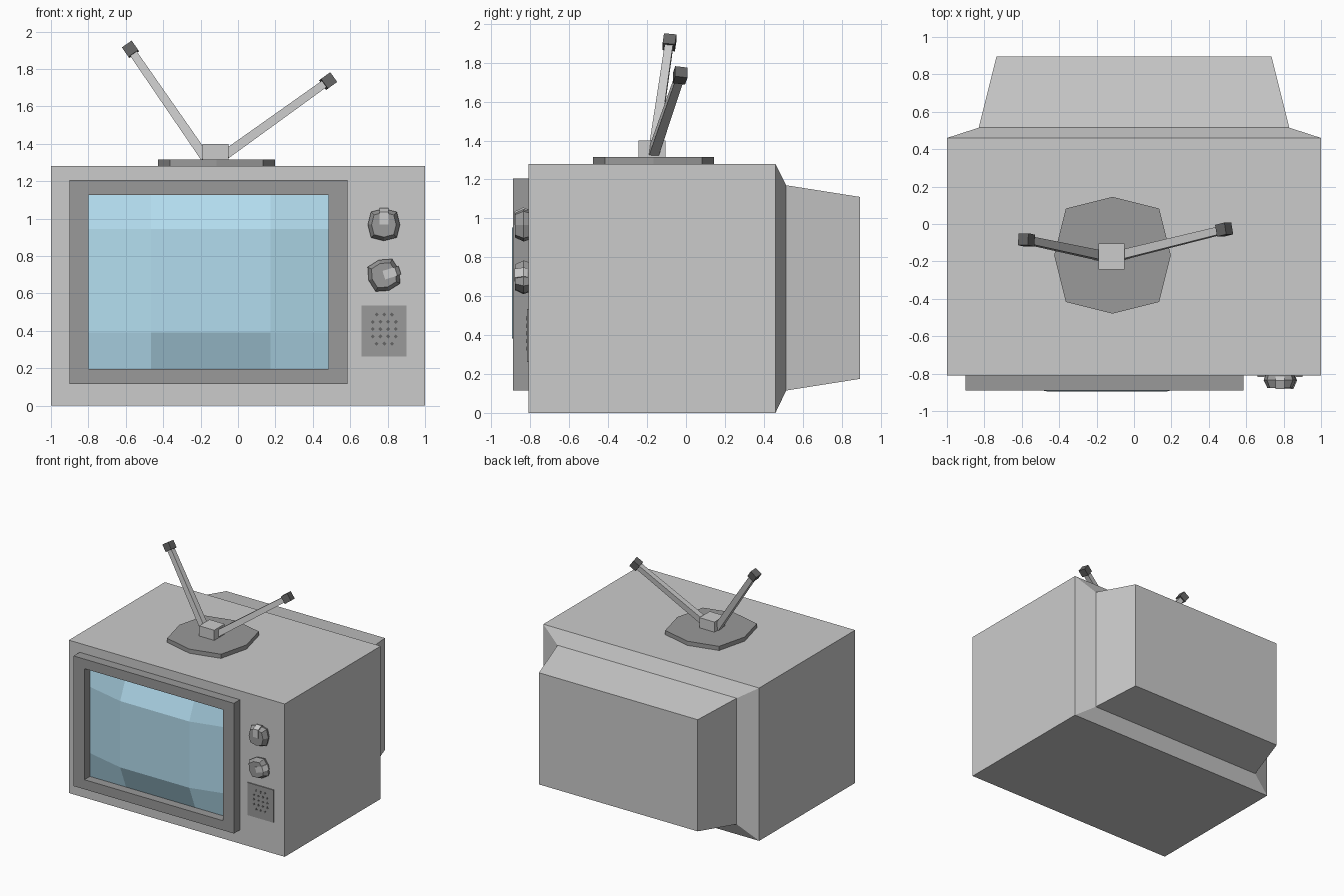
import bpy, bmesh
from math import sin, cos, pi, radians
from mathutils import Vector, Matrix

if "Cube" in bpy.data.objects:
    bpy.data.objects.remove(bpy.data.objects["Cube"])


def material(name, r, g, b):
    m = bpy.data.materials.new(name)
    m.diffuse_color = (r, g, b, 1)
    m.use_nodes = True
    m.node_tree.nodes["Principled BSDF"].inputs["Base Color"].default_value = m.diffuse_color
    return m


DARK = material("dark_plastic", 0.32, 0.32, 0.32)
BLACK = material("black_plastic", 0.13, 0.13, 0.13)
GLASS = material("blue_glass", 0.45, 0.72, 0.86)


def make(name, verts, faces, mat=None, solid=True):
    me = bpy.data.meshes.new(name)
    me.from_pydata([tuple(v) for v in verts], [], faces)
    if solid:
        bm = bmesh.new()
        bm.from_mesh(me)
        bmesh.ops.recalc_face_normals(bm, faces=bm.faces)
        bm.to_mesh(me)
        bm.free()
    if mat:
        me.materials.append(mat)
    ob = bpy.data.objects.new(name, me)
    bpy.context.collection.objects.link(ob)
    return ob


def loft(name, rings, mat=None, loop=False):
    """Skin matching rings; cap the ends, or join last ring to first."""
    n, k = len(rings[0]), len(rings)
    faces = []
    for i in range(k if loop else k - 1):
        a, b = i * n, (i + 1) % k * n
        faces += [(a + j, a + (j + 1) % n, b + (j + 1) % n, b + j) for j in range(n)]
    if not loop:
        faces += [tuple(range(n)), tuple(range((k - 1) * n, k * n))]
    return make(name, [v for r in rings for v in r], faces, mat)


def rect(y, x0, x1, z0, z1):
    return [(x0, y, z0), (x1, y, z0), (x1, y, z1), (x0, y, z1)]


def box(name, x0, x1, y0, y1, z0, z1, mat=None):
    return loft(name, [rect(y0, x0, x1, z0, z1), rect(y1, x0, x1, z0, z1)], mat)


def squarish_octagon(axis_r, diag_r):
    return [((diag_r if i % 2 else axis_r) * cos(i * pi / 4),
             (diag_r if i % 2 else axis_r) * sin(i * pi / 4)) for i in range(8)]


# Cabinet with the stepped tube housing at the back
loft("cabinet", [rect(-0.81, -1, 1, 0, 1.28),
                 rect(0.46, -1, 1, 0, 1.28),
                 rect(0.515, -0.83, 0.83, 0.115, 1.17),
                 rect(0.895, -0.735, 0.735, 0.175, 1.11)])

# Screen surround
outer, inner = (-0.9, 0.585, 0.115, 1.205), (-0.8, 0.485, 0.195, 1.125)
loft("screen_frame", [rect(-0.805, *outer), rect(-0.89, *outer),
                      rect(-0.89, *inner), rect(-0.805, *inner)], DARK, loop=True)

# Bulging screen, a 3 x 3 patch with the middle pushed forward
xs, zs = (-0.8, -0.465, 0.175, 0.485), (0.195, 0.39, 0.945, 1.125)
verts = [(x, -0.895 if i in (1, 2) and j in (1, 2) else -0.817, z)
         for j, z in enumerate(zs) for i, x in enumerate(xs)]
faces = [(4 * j + i, 4 * j + i + 1, 4 * j + i + 5, 4 * j + i + 4)
         for j in range(3) for i in range(3)]
make("screen", verts, faces, GLASS, solid=False)


# Control knobs with pointer marks
def knob(name, x, z, turn):
    place = Matrix.Translation((x, 0, z)) @ Matrix.Rotation(radians(turn), 4, 'Y')
    rings = [[(px, y, pz) for px, pz in squarish_octagon(r, r * 1.13)]
             for y, r in ((-0.805, 0.076), (-0.835, 0.086), (-0.878, 0.066))]
    loft(name, rings, DARK).data.transform(place)
    side = ((0, -0.882), (0.068, -0.882), (0.089, -0.836), (0.08, -0.815), (0, -0.815))
    mark = loft(name + "_pointer", [[(px, y, r) for r, y in side] for px in (-0.024, 0.024)])
    mark.data.transform(place)


knob("upper_knob", 0.78, 0.967, 0)
knob("lower_knob", 0.78, 0.697, 72)

# Speaker panel and its rows of small holes
box("speaker_panel", 0.66, 0.9, -0.818, -0.805, 0.262, 0.535, DARK)
dots, dot_faces = [], []
for row, count in enumerate((3, 4, 4, 4, 3)):
    for c in range(count):
        cx, cz = 0.782 + (c - (count - 1) / 2) * 0.041, 0.487 - row * 0.039
        b = len(dots)
        for y in (-0.821, -0.815):
            dots += [(cx + 0.011 * cos(a * pi / 2), y, cz + 0.011 * sin(a * pi / 2))
                     for a in range(4)]
        dot_faces += [(b, b + 1, b + 2, b + 3), (b + 7, b + 6, b + 5, b + 4)]
        dot_faces += [(b + a, b + (a + 1) % 4, b + 4 + (a + 1) % 4, b + 4 + a)
                      for a in range(4)]
make("speaker_holes", dots, dot_faces, BLACK)

# Antenna foot and block
loft("antenna_foot", [[(-0.115 + x, -0.167 + y, z) for x, y in squarish_octagon(0.312, 0.353)]
                      for z in (1.278, 1.315)], DARK)
box("antenna_block", -0.19, -0.05, -0.243, -0.105, 1.312, 1.4)


# Antenna rods with square tips
def bar(name, a, b, ra, rb, mat=None):
    a, b = Vector(a), Vector(b)
    d = (b - a).normalized()
    u = d.cross(Vector((0, 1, 0))).normalized()
    w = d.cross(u)
    return loft(name, [[p + r * (u * su + w * sw)
                        for su, sw in ((1, 1), (-1, 1), (-1, -1), (1, -1))]
                       for p, r in ((a, ra), (b, rb))], mat)


for side, root, tip in (("left", (-0.175, -0.17, 1.325), (-0.575, -0.085, 1.905)),
                        ("right", (-0.065, -0.165, 1.343), (0.482, -0.03, 1.735))):
    d = (Vector(tip) - Vector(root)).normalized() * 0.031
    bar(side + "_antenna_rod", root, tip, 0.025, 0.021)
    bar(side + "_antenna_tip", Vector(tip) - d, Vector(tip) + d, 0.032, 0.032, BLACK)
